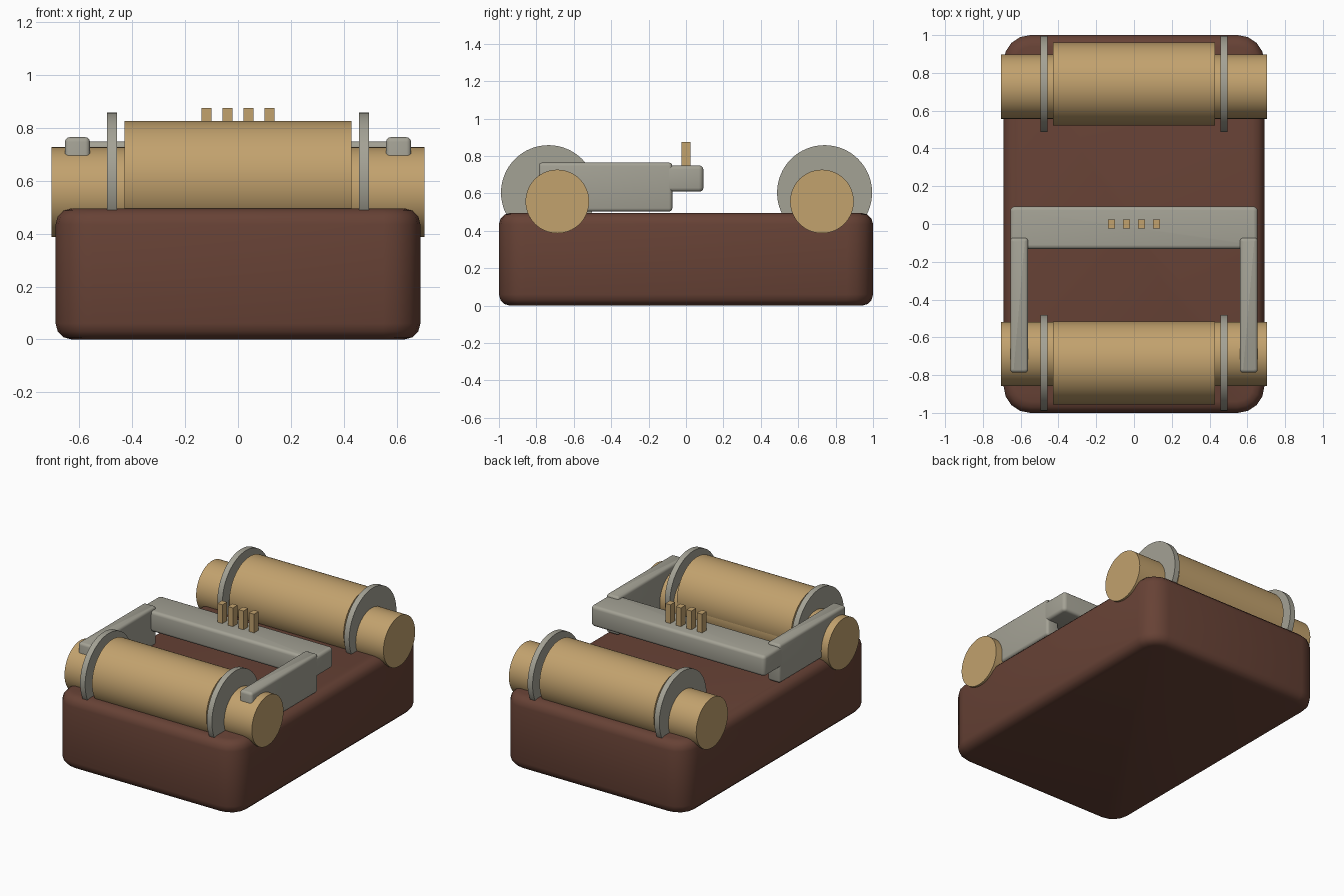
import bpy
import bmesh
import math
from mathutils import Matrix

if "Cube" in bpy.data.objects:
    bpy.data.objects.remove(bpy.data.objects["Cube"], do_unlink=True)


def material(name, rgb):
    m = bpy.data.materials.new(name)
    m.use_nodes = True
    m.diffuse_color = (*rgb, 1)
    m.node_tree.nodes["Principled BSDF"].inputs["Base Color"].default_value = (*rgb, 1)
    return m


brown = material("dark brown", (0.135, 0.054, 0.036))
tan = material("warm tan", (0.54, 0.36, 0.155))
grey = material("stone grey", (0.37, 0.36, 0.30))


def finish(name, bm, mat, angle):
    mesh = bpy.data.meshes.new(name)
    bmesh.ops.recalc_face_normals(bm, faces=bm.faces)
    bm.to_mesh(mesh)
    bm.free()
    mesh.materials.append(mat)
    obj = bpy.data.objects.new(name, mesh)
    bpy.context.collection.objects.link(obj)
    bpy.ops.object.select_all(action="DESELECT")
    obj.select_set(True)
    bpy.context.view_layer.objects.active = obj
    bpy.ops.object.shade_smooth_by_angle(angle=math.radians(angle))
    return obj


def box(name, lo, hi, mat, corner=0, rim=0):
    """Box from lo to hi; corner rounds upright edges, rim the top and bottom edges."""
    size = [b - a for a, b in zip(lo, hi)]
    mid = [(a + b) / 2 for a, b in zip(lo, hi)]
    bm = bmesh.new()
    bmesh.ops.create_cube(bm, size=1, matrix=Matrix.Translation(mid) @ Matrix.Diagonal((*size, 1)))
    if corner:
        upright = [e for e in bm.edges if abs(e.verts[0].co.z - e.verts[1].co.z) > 1e-4]
        bmesh.ops.bevel(bm, geom=upright, offset=corner, segments=4, profile=0.5, affect="EDGES")
    if rim:
        flat = [f for f in bm.faces if abs(f.normal.z) > 0.9]
        edges = {e for f in flat for e in f.edges}
        bmesh.ops.bevel(bm, geom=list(edges), offset=rim, segments=3, profile=0.5, affect="EDGES")
    return finish(name, bm, mat, 50)


def roller(name, x, y, z, radius, length, mat):
    """Cylinder lying along x."""
    bm = bmesh.new()
    place = Matrix.Translation((x, y, z)) @ Matrix.Rotation(math.pi / 2, 4, "Y")
    bmesh.ops.create_cone(bm, cap_ends=True, segments=64, radius1=radius, radius2=radius,
                          depth=length, matrix=place)
    return finish(name, bm, mat, 40)


# Rounded body block
box("body", (-0.69, -1, 0), (0.69, 1, 0.495), brown, 0.14, 0.06)

# Front and back rollers: thin core, thick sleeve, two flanges
for label, core_y, sleeve_y in (("front", -0.688, -0.735), ("back", 0.727, 0.741)):
    roller(label + "_roller_core", 0, core_y, 0.557, 0.17, 1.41, tan)
    roller(label + "_roller_sleeve", 0, sleeve_y, 0.606, 0.22, 0.86, tan)
    for side, s in (("left", 1), ("right", -1)):
        roller(f"{label}_{side}_flange", s * 0.477, sleeve_y, 0.604, 0.254, 0.038, grey)

# Crossbar and the two arms reaching forward
box("crossbar", (-0.655, -0.133, 0.61), (0.655, 0.093, 0.749), grey, 0.025, 0.02)
for side, s in (("left", 1), ("right", -1)):
    box(side + "_arm", (s * 0.6075 - 0.0475, -0.787, 0.503), (s * 0.6075 + 0.0475, -0.073, 0.765),
        grey, 0.018, 0.018)

# Row of four pegs on the crossbar
for i in range(4):
    x = (i - 1.5) * 0.0795
    box(f"peg_{i + 1}", (x - 0.019, -0.025, 0.70), (x + 0.019, 0.025, 0.876), tan)
